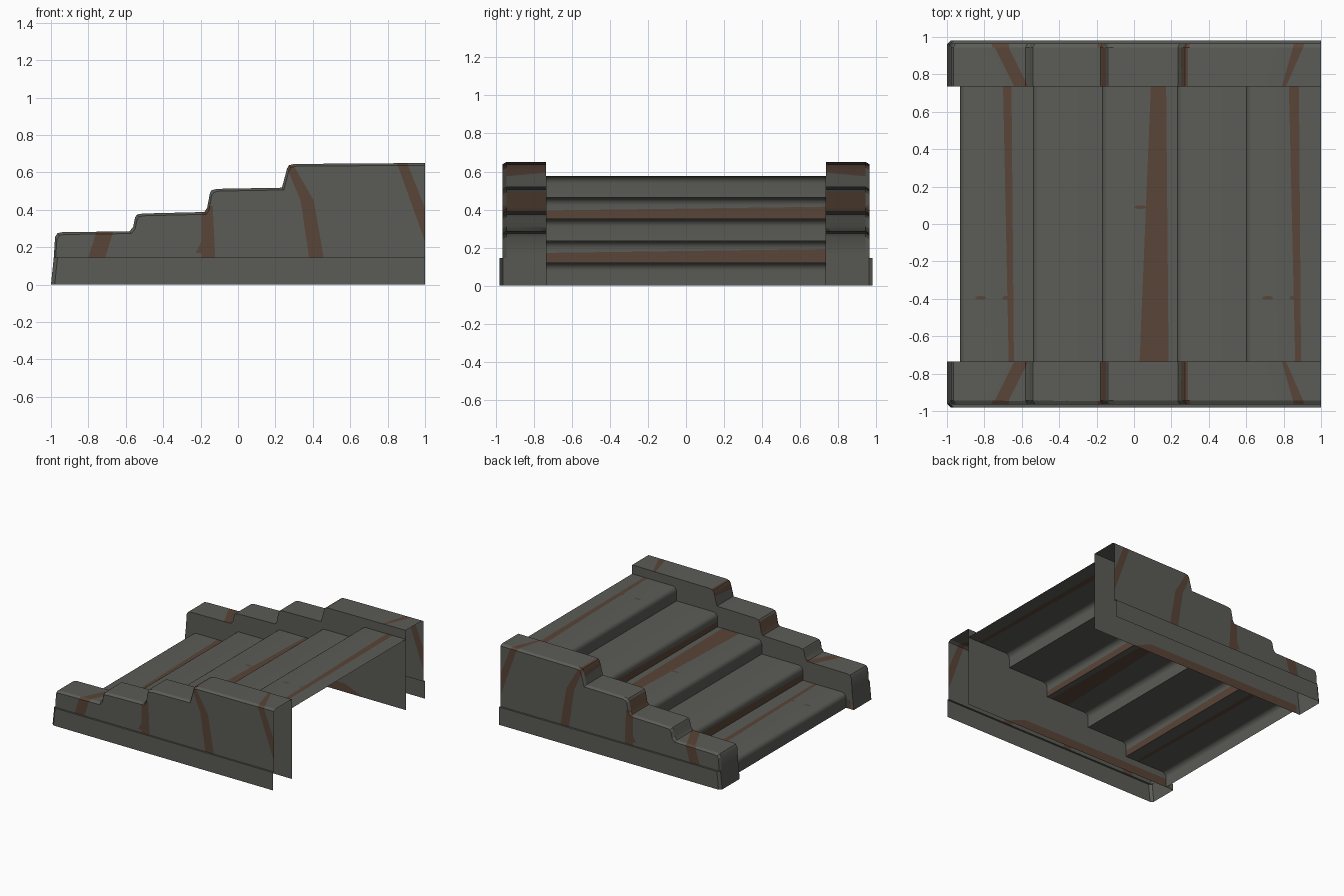
import bpy, bmesh, math
from mathutils import Vector

if "Cube" in bpy.data.objects:
    bpy.data.objects.remove(bpy.data.objects["Cube"])


def material(name, rgb):
    m = bpy.data.materials.new(name)
    m.diffuse_color = (*rgb, 1)
    m.use_nodes = True
    m.node_tree.nodes["Principled BSDF"].inputs["Base Color"].default_value = m.diffuse_color
    return m


GREY = material("dark_grey", (0.105, 0.105, 0.095))
BROWN = material("rust_brown", (0.098, 0.058, 0.038))
X, Y, Z = 0, 1, 2


def cut(bm, co, no):
    bmesh.ops.bisect_plane(bm, geom=bm.verts[:] + bm.edges[:] + bm.faces[:],
                           dist=1e-5, plane_co=co, plane_no=no)


def paint(bm, u, v, vr, left, right, test=lambda f: True):
    """Cut and colour a stripe: u runs between left and right while v runs over vr."""
    for (a, b) in (left, right):
        co, no = Vector(), Vector()
        co[u], co[v] = a, vr[0]
        no[u], no[v] = vr[1] - vr[0], a - b
        cut(bm, co, no)
    for val in vr:
        co, no = Vector(), Vector()
        co[v], no[v] = val, 1
        cut(bm, co, no)
    bm.normal_update()
    for f in bm.faces:
        c = f.calc_center_median()
        t = (c[v] - vr[0]) / (vr[1] - vr[0])
        if 0 <= t <= 1 and test(f):
            lo = left[0] + t * (left[1] - left[0])
            hi = right[0] + t * (right[1] - right[0])
            if lo - 1e-4 <= c[u] <= hi + 1e-4:
                f.material_index = 1


def ribbon(bm, a, b):
    """Strip of faces between two matching point rows."""
    for i in range(len(a) - 1):
        pts = []
        for p in (a[i], a[i + 1], b[i + 1], b[i]):
            p = Vector(p)
            if all((p - q).length > 1e-5 for q in pts):
                pts.append(p)
        if len(pts) > 2:
            bm.faces.new([bm.verts.new(p) for p in pts])


def weld(bm, facing):
    bmesh.ops.remove_doubles(bm, verts=bm.verts[:], dist=1e-5)
    bm.normal_update()
    for f in bm.faces:
        if f.normal.dot(Vector(facing)) < 0:
            f.normal_flip()
    bm.normal_update()


def finish(bm, name, mirror=True, smooth=True):
    me = bpy.data.meshes.new(name)
    bm.to_mesh(me)
    bm.free()
    me.materials.append(GREY)
    me.materials.append(BROWN)
    ob = bpy.data.objects.new(name, me)
    bpy.context.collection.objects.link(ob)
    if smooth:
        bpy.ops.object.select_all(action='DESELECT')
        ob.select_set(True)
        bpy.context.view_layer.objects.active = ob
        bpy.ops.object.shade_smooth_by_angle(angle=math.radians(40))
    if mirror:
        m = ob.modifiers.new("mirror", 'MIRROR')
        m.use_axis = (False, True, False)
    return ob


IN, CAP, OUT, BASE, LEDGE = 0.735, 0.945, 0.965, 0.98, 0.145

# Stepped outline of the side walls (x, z)
OUTLINE = [(-.985, LEDGE), (-.978, .255), (-.965, .275), (-.94, .28), (-.58, .285),
           (-.56, .31), (-.55, .36), (-.54, .375), (-.51, .38), (-.18, .388),
           (-.165, .41), (-.15, .49), (-.14, .505), (-.11, .512), (.235, .518),
           (.262, .62), (.272, .638), (.3, .645), (1, .65)]
INSET = [(min(x + .01, 1), max(z - .012, LEDGE)) for x, z in OUTLINE]

# Outer wall panel with its chamfered edge
bm = bmesh.new()
ribbon(bm, [(x, OUT, z) for x, z in INSET], [(x, OUT, LEDGE) for x, z in INSET])
ribbon(bm, [(x, OUT, z) for x, z in INSET], [(x, CAP, z) for x, z in OUTLINE])
weld(bm, (-1, 1, 1))
for vr, l, r in (((LEDGE, .29), (-.80, -.755), (-.71, -.665)),
                 ((LEDGE, .42), (-.195, -.195), (-.122, -.135)),
                 ((.17, .23), (-.225, -.195), (-.19, -.19)),
                 ((LEDGE, .45), (.38, .335), (.458, .405)),
                 ((.45, .65), (.335, .25), (.405, .29)),
                 ((.23, .65), (1.0, .85), (1.07, .905))):
    paint(bm, X, Z, vr, l, r)
finish(bm, "wall_outer_panel", smooth=False)

# Wall cap: front end, treads and risers of the stepped top
bm = bmesh.new()
ribbon(bm, [(x, CAP, z) for x, z in OUTLINE], [(x, IN, z) for x, z in OUTLINE])
weld(bm, (-1, 0, 1))
for l, r in (((-.64, -.745), (-.565, -.67)), ((-.18, -.18), (-.148, -.148)),
             ((.255, .25), (.29, .29)), ((.79, .85), (.812, .905))):
    paint(bm, X, Y, (IN, CAP), l, r)
finish(bm, "wall_cap")

# Inner wall panel with a stained lower edge
bm = bmesh.new()
prof = [(-1, 0)] + OUTLINE
ribbon(bm, [(x, IN, z) for x, z in prof], [(x, IN, 0) for x, z in prof])
weld(bm, (0, -1, 0))
paint(bm, Z, X, (-.97, .45), (0, 0), (.07, .07))
paint(bm, Z, X, (.45, .62), (0, 0), (.07, 0))
finish(bm, "wall_inner_panel", smooth=False)

# Plinth: wider skirt around the foot of each wall
bm = bmesh.new()
plan0 = [(1, BASE), (-.98, BASE), (-1, .962), (-1, IN)]
plan1 = [(1, BASE), (-.965, BASE), (-.985, .962), (-.985, IN)]
top = [(x, y, LEDGE) for x, y in plan1]
ribbon(bm, [(x, y, 0) for x, y in plan0], top)
ribbon(bm, top, [(1, OUT, LEDGE), (-.975, OUT, LEDGE), (-.985, CAP, LEDGE), (-.985, IN, LEDGE)])
weld(bm, (-1, 1, 1))
finish(bm, "wall_plinth", smooth=False)

# Stairs: one folded sheet with rounded nosings
RISERS = [-.93, -.54, -.17, .23, .60]
LEVELS = [0, .12, .235, .35, .463, .577]
R = 0.04
path = []
for i, x in enumerate(RISERS):
    z0, z1 = LEVELS[i], LEVELS[i + 1]
    path.append((x, z0))
    for k in range(7):
        a = math.radians(15 * k)
        path.append((x + R - R * math.cos(a), z1 - R + R * math.sin(a)))
path.append((1, LEVELS[-1]))
bm = bmesh.new()
ribbon(bm, [(x, -IN, z) for x, z in path], [(x, IN, z) for x, z in path])
weld(bm, (-1, 0, 1))
flat = lambda f: f.normal.z > .95
riser = lambda f: f.normal.x < -.95
for l, r in (((-.67, -.70), (-.642, -.655)), ((.03, .09), (.185, .172)),
             ((.862, .828), (.893, .882))):
    paint(bm, X, Y, (-IN, IN), l, r, flat)
for z, h in ((.12, .172), (.35, .395)):
    paint(bm, Z, Y, (-IN, IN), (z, z), (h, h + .02), riser)
finish(bm, "stair_treads", mirror=False)

# Small stain spots on the treads
for x, y, z, w in ((-.82, -.395, .12, .03), (-.685, -.395, .12, .02),
                   (.715, -.395, .577, .03), (.85, -.395, .577, .02),
                   (.035, .09, .35, .035)):
    bm = bmesh.new()
    bmesh.ops.create_circle(bm, cap_ends=True, segments=10, radius=1)
    for v in bm.verts:
        v.co = (x + v.co.x * w, y + v.co.y * .01, z + .002)
    for f in bm.faces:
        f.material_index = 1
    finish(bm, "stain_spot", mirror=False, smooth=False)
